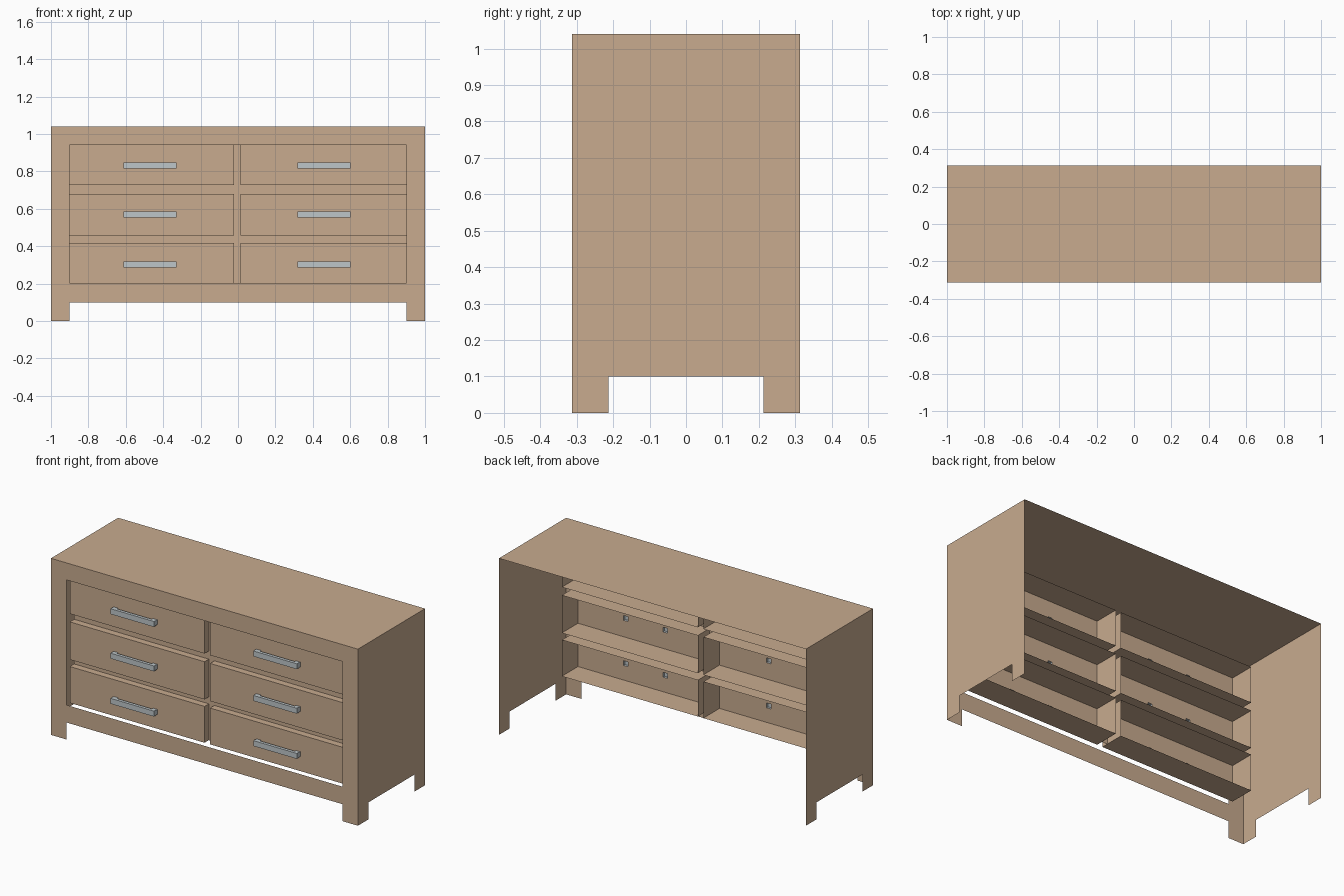
import bpy, bmesh
from mathutils import Vector

cube = bpy.data.objects.get("Cube")
if cube:
    bpy.data.objects.remove(cube, do_unlink=True)

# Main dimensions
W, D, H = 1.0, 0.3125, 1.04
FRAME, FOOT, SILL, HEAD = 0.9, 0.1, 0.203, 0.94
FACE, LATTICE, BACK = -0.28, -0.24, -0.13
COLUMNS = {"right": (-FRAME, -0.022, -0.471), "left": (0.014, FRAME, 0.46)}
ROWS = {"bottom": (SILL, 0.417, 0.303), "middle": (0.458, 0.68, 0.569),
        "top": (0.728, HEAD, 0.831)}
POST, SPREAD = 0.014, 0.128


def material(name, colour):
    m = bpy.data.materials.new(name)
    m.use_nodes = True
    m.diffuse_color = (*colour, 1)
    m.node_tree.nodes["Principled BSDF"].inputs["Base Color"].default_value = (*colour, 1)
    return m


wood = material("tan wood", (0.578, 0.407, 0.275))
metal = material("pale grey metal", (0.515, 0.565, 0.585))


def finish(name, bm, mat):
    bmesh.ops.remove_doubles(bm, verts=bm.verts, dist=1e-5)
    mesh = bpy.data.meshes.new(name)
    bm.to_mesh(mesh)
    bm.free()
    mesh.materials.append(mat)
    ob = bpy.data.objects.new(name, mesh)
    bpy.context.collection.objects.link(ob)
    return ob


def sheet(bm, us, vs, place, normal, keep=lambda i, j: True):
    """Flat sheet of grid cells; cells that fail keep are left open."""
    for i in range(len(us) - 1):
        for j in range(len(vs) - 1):
            if keep(i, j):
                pts = [place(us[a], vs[b]) for a, b in
                       ((i, j), (i + 1, j), (i + 1, j + 1), (i, j + 1))]
                f = bm.faces.new([bm.verts.new(p) for p in pts])
                f.normal_update()
                if f.normal.dot(Vector(normal)) < 0:
                    f.normal_flip()


def tube(bm, x0, x1, z0, z1, y0, y1):
    """Four thin walls running from y0 to y1."""
    for x, n in ((x0, -1), (x1, 1)):
        sheet(bm, (y0, y1), (z0, z1), lambda y, z: (x, y, z), (n, 0, 0))
    for z, n in ((z0, -1), (z1, 1)):
        sheet(bm, (x0, x1), (y0, y1), lambda x, y: (x, y, z), (0, 0, n))


def on_y(y):
    return lambda x, z: (x, y, z)


# Top panel
bm = bmesh.new()
sheet(bm, (-W, W), (-D, D), lambda x, y: (x, y, H), (0, 0, 1))
finish("top_panel", bm, wood)

# Side panels with feet
for name, s in (("right", -1), ("left", 1)):
    bm = bmesh.new()
    sheet(bm, (-D, FOOT - D, D - FOOT, D), (0, FOOT, H),
          lambda y, z: (s * W, y, z), (s, 0, 0), lambda i, j: j == 1 or i != 1)
    finish(name + "_side_panel", bm, wood)

# Front frame with feet and one wide opening
bm = bmesh.new()
sheet(bm, (-W, -FRAME, FRAME, W), (0, FOOT, SILL, HEAD, H), on_y(-D), (0, -1, 0),
      lambda i, j: i != 1 or j in (1, 3))
finish("front_frame", bm, wood)

# Divider lattice set behind the drawer faces
xs = sorted(x for c in COLUMNS.values() for x in c[:2])
zs = sorted(z for r in ROWS.values() for z in r[:2])
bm = bmesh.new()
sheet(bm, xs, zs, on_y(LATTICE), (0, -1, 0), lambda i, j: i == 1 or j % 2 == 1)
finish("divider_lattice", bm, wood)

for col, (x0, x1, hx) in COLUMNS.items():
    for row, (z0, z1, hz) in ROWS.items():
        posts = (hx - SPREAD, hx + SPREAD)
        # Open-backed drawer with two holes for the handle posts
        bm = bmesh.new()
        cuts = [x0] + [p + d for p in posts for d in (-POST, POST)] + [x1]
        sheet(bm, cuts, (z0, hz - POST, hz + POST, z1), on_y(FACE), (0, -1, 0),
              lambda i, j: j != 1 or i not in (1, 3))
        tube(bm, x0, x1, z0, z1, FACE, BACK)
        finish(f"{row}_{col}_drawer", bm, wood)

        # Bar handle on hollow posts
        bm = bmesh.new()
        bar = (hx - SPREAD - POST, hx + SPREAD + POST, hz - POST - 0.002, hz + POST + 0.002)
        tube(bm, *bar, -0.312, -0.294)
        for y, n in ((-0.312, -1), (-0.294, 1)):
            sheet(bm, bar[:2], bar[2:], on_y(y), (0, n, 0))
        for p in posts:
            tube(bm, p - POST, p + POST, hz - POST, hz + POST, -0.294, FACE)
        finish(f"{row}_{col}_handle", bm, metal)
